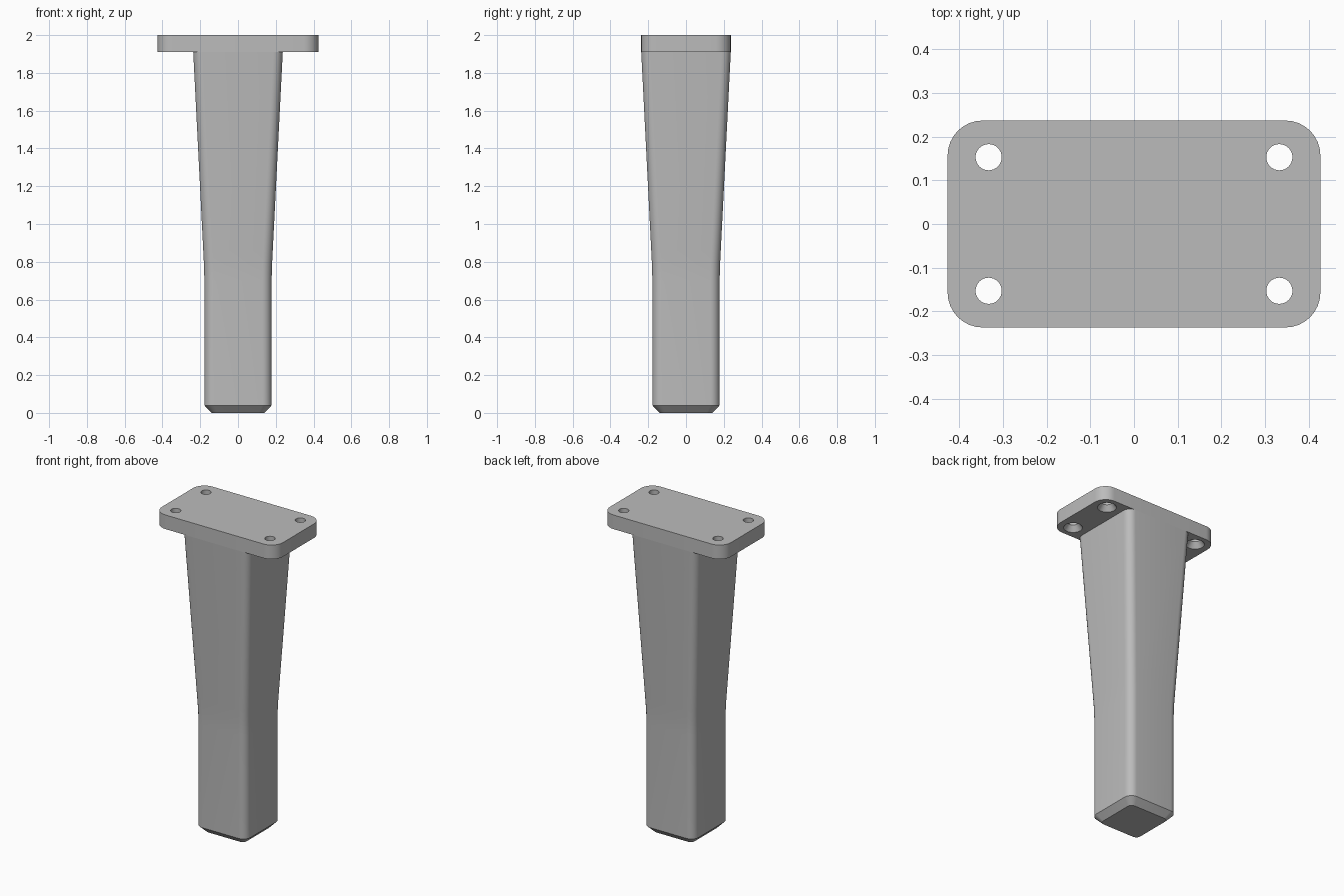
import bpy, bmesh, math

if "Cube" in bpy.data.objects:
    bpy.data.objects.remove(bpy.data.objects["Cube"])

grey = bpy.data.materials.new("satin_grey")
grey.use_nodes = True
grey.diffuse_color = (0.5, 0.5, 0.5, 1)
grey.node_tree.nodes["Principled BSDF"].inputs["Base Color"].default_value = (0.5, 0.5, 0.5, 1)


def rounded_rect(hx, hy, r, z, steps=8):
    """Counter-clockwise outline of a rectangle with round corners."""
    pts = []
    for i, (sx, sy) in enumerate([(1, 1), (-1, 1), (-1, -1), (1, -1)]):
        for k in range(steps + 1):
            a = math.pi / 2 * (i + k / steps)
            pts.append((sx * (hx - r) + r * math.cos(a), sy * (hy - r) + r * math.sin(a), z))
    return pts


def circle(cx, cy, r, z, n=32):
    return [(cx + r * math.cos(math.tau * k / n), cy + r * math.sin(math.tau * k / n), z) for k in range(n)]


def loft(name, outlines):
    """Closed solid through a stack of outlines, from bottom to top."""
    bm = bmesh.new()
    rings = [[bm.verts.new(p) for p in o] for o in outlines]
    for low, high in zip(rings, rings[1:]):
        for k in range(len(low)):
            j = (k + 1) % len(low)
            bm.faces.new((low[k], low[j], high[j], high[k]))
    bm.faces.new(rings[0][::-1])
    bm.faces.new(rings[-1])
    mesh = bpy.data.meshes.new(name)
    bm.to_mesh(mesh)
    bm.free()
    mesh.materials.append(grey)
    ob = bpy.data.objects.new(name, mesh)
    bpy.context.collection.objects.link(ob)
    return ob


def activate(ob):
    bpy.ops.object.select_all(action="DESELECT")
    ob.select_set(True)
    bpy.context.view_layer.objects.active = ob


# Leg: chamfered foot, straight shank, flare up to the plate
sections = [(0, 0.14, 0.03), (0.04, 0.178, 0.05), (0.7, 0.178, 0.05),
            (0.78, 0.18, 0.05), (0.86, 0.184, 0.05), (1.91, 0.237, 0.05)]
leg = loft("leg", [rounded_rect(h, h, r, z) for z, h, r in sections])

# Mounting plate
plate = loft("mounting_plate", [rounded_rect(0.427, 0.237, 0.08, z) for z in (1.91, 2.0)])

# Screw holes, countersunk from below
for sx in (-1, 1):
    for sy in (-1, 1):
        x, y = sx * 0.333, sy * 0.153
        cutter = loft("screw_hole_cutter", [circle(x, y, r, z) for r, z in
                      ((0.065, 1.90), (0.055, 1.91), (0.03, 1.945), (0.03, 2.05))])
        cutter.hide_render = True
        mod = plate.modifiers.new("screw_hole", "BOOLEAN")
        mod.operation, mod.solver, mod.object = "DIFFERENCE", "EXACT", cutter
        activate(plate)
        bpy.ops.object.modifier_apply(modifier=mod.name)
        bpy.data.objects.remove(cutter)

for ob in (leg, plate):
    activate(ob)
    bpy.ops.object.shade_smooth_by_angle(angle=math.radians(25))
